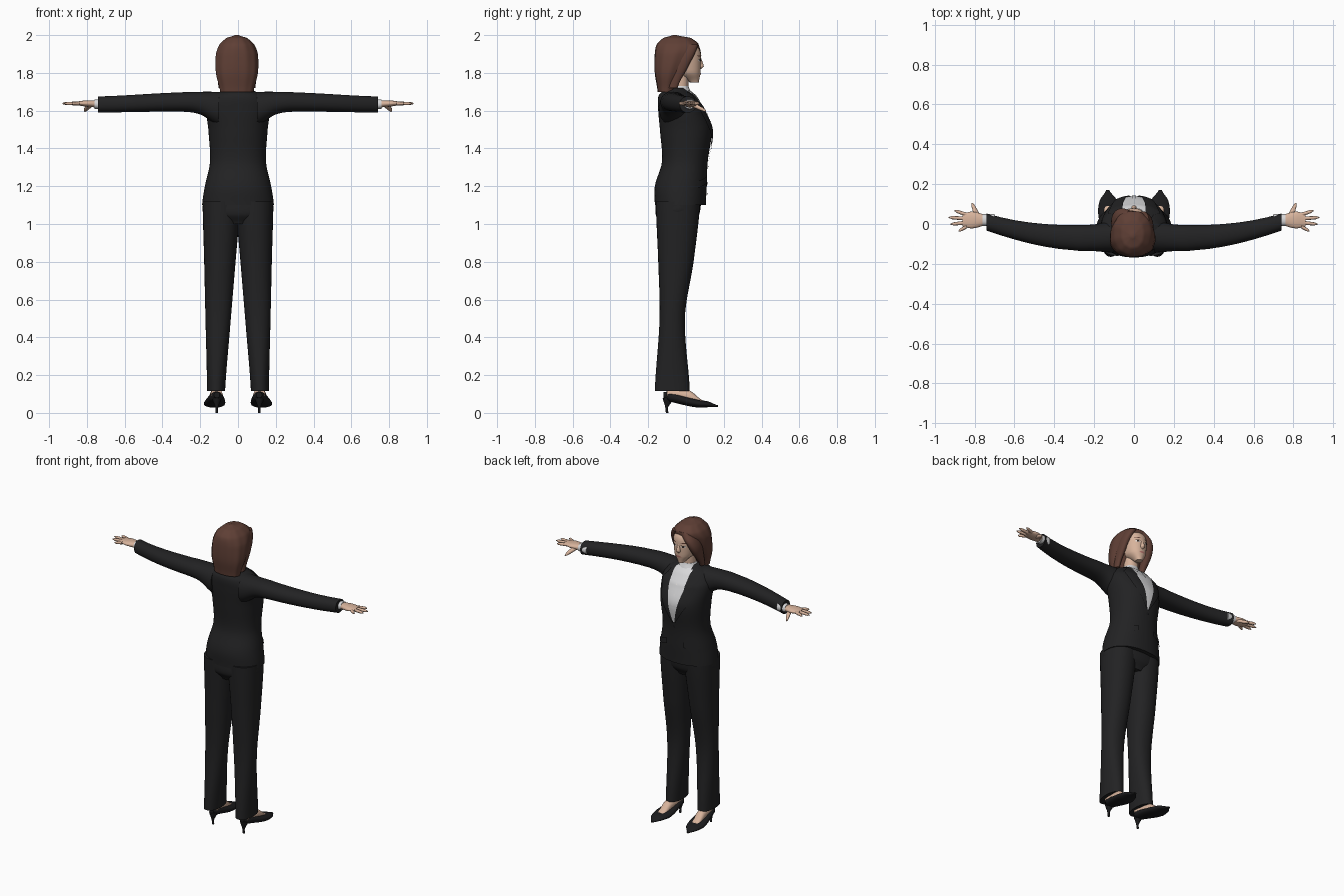
import bpy, bmesh, math
from mathutils import Vector
from mathutils.bvhtree import BVHTree

cube = bpy.data.objects.get("Cube")
if cube:
    bpy.data.objects.remove(cube, do_unlink=True)


def material(name, red, green, blue):
    mat = bpy.data.materials.new(name)
    mat.use_nodes = True
    mat.diffuse_color = (red, green, blue, 1)
    shader = mat.node_tree.nodes["Principled BSDF"]
    shader.inputs["Base Color"].default_value = mat.diffuse_color
    shader.inputs["Roughness"].default_value = .7
    return mat


SUIT = material("suit black", .016, .016, .017)
SHOE = material("shoe black", .011, .011, .012)
HAIR = material("hair brown", .115, .05, .036)
SKIN = material("skin", .68, .45, .33)
SHIRT = material("shirt white", .68, .68, .69)
EYE = material("eye white", .75, .72, .7)
IRIS = material("iris dark", .03, .02, .015)
LIPS = material("lips", .5, .2, .17)


def finish(name, bm, mat, mirror):
    mesh = bpy.data.meshes.new(name)
    bm.to_mesh(mesh)
    bm.free()
    mesh.materials.append(mat)
    obj = bpy.data.objects.new(name, mesh)
    bpy.context.collection.objects.link(obj)
    bpy.ops.object.select_all(action='DESELECT')
    obj.select_set(True)
    bpy.context.view_layer.objects.active = obj
    bpy.ops.object.shade_smooth_by_angle(angle=math.radians(50))
    if mirror:
        modifier = obj.modifiers.new("Mirror", 'MIRROR')
        modifier.use_mirror_merge = False
    return obj


def smooth_rows(rows, steps):
    """Fill in between the key sections with a Catmull-Rom curve."""
    last = len(rows) - 1
    for i in range(last):
        before, start, end, after = (rows[max(i - 1, 0)], rows[i], rows[i + 1], rows[min(i + 2, last)])
        for step in range(steps):
            t = step / steps
            curve = [b + t * (c - a + t * (2 * a - 5 * b + 4 * c - d + t * (3 * (b - c) + d - a))) / 2
                     for a, b, c, d in zip(before, start, end, after)]
            curve[0] = start[0] + t * (end[0] - start[0])
            yield curve
    yield rows[last]


def signed_power(value, power):
    return math.copysign(abs(value) ** (2 / power), value)


def loft(name, axis, rows, mat, middle=lambda position: 0, mirror=False,
         power=2.2, sides=32, steps=6, ripple=0):
    """Skin rounded sections: position on axis, half width about the middle, low side, high side."""
    bm = bmesh.new()
    rings = []
    for position, half, low, high in smooth_rows(rows, steps):
        ring = []
        for i in range(sides):
            angle = math.tau * i / sides
            grow = 1 + ripple * math.cos(angle * 11)
            u = middle(position) + half * grow * signed_power(math.cos(angle), power)
            v = (low + high) / 2 + (high - low) / 2 * grow * signed_power(math.sin(angle), power)
            point = {'x': (position, u, v), 'y': (u, position, v), 'z': (u, v, position)}[axis]
            ring.append(bm.verts.new(point))
        rings.append(ring)
    for lower, upper in zip(rings, rings[1:]):
        for i in range(sides):
            bm.faces.new((lower[i - 1], lower[i], upper[i], upper[i - 1]))
    bm.faces.new(rings[0])
    bm.faces.new(rings[-1])
    bmesh.ops.recalc_face_normals(bm, faces=bm.faces)
    return finish(name, bm, mat, mirror)


def plate(name, outline, target, offset, mat, mirror=False, cell=.01):
    """Drape a thin outline of (x, z) points over the +y side of a target."""
    tree = BVHTree.FromPolygons([v.co for v in target.data.vertices],
                                [p.vertices[:] for p in target.data.polygons])
    bm = bmesh.new()
    bm.faces.new([bm.verts.new((x, 0, z)) for x, z in outline])
    bmesh.ops.triangulate(bm, faces=bm.faces[:])
    for values, normal in zip(zip(*outline), (Vector((1, 0, 0)), Vector((0, 0, 1)))):
        cut = min(values) + cell
        while cut < max(values):
            bmesh.ops.bisect_plane(bm, geom=bm.verts[:] + bm.edges[:] + bm.faces[:],
                                   plane_co=normal * cut, plane_no=normal)
            cut += cell
    for v in bm.verts[:]:
        hit = tree.ray_cast(Vector((v.co.x, 1, v.co.z)), Vector((0, -1, 0)))[0]
        if hit:
            v.co.y = hit.y + offset
        else:
            bm.verts.remove(v)
    bm.normal_update()
    bmesh.ops.reverse_faces(bm, faces=[f for f in bm.faces if f.normal.y < 0])
    return finish(name, bm, mat, mirror)


def oval(x, z, width, height, count=14):
    angles = [math.tau * i / count for i in range(count)]
    return [(x + width * math.cos(a), z + height * math.sin(a)) for a in angles]


def strip(half, low, high):
    return [(-half, low), (half, low), (half, high), (-half, high)]


# Jacket body and sleeves
jacket = loft("jacket_body", 'z', [
    (1.1, .19, -.165, .105), (1.2, .175, -.165, .11), (1.33, .148, -.127, .115),
    (1.5, .157, -.138, .135), (1.62, .168, -.148, .09), (1.68, .135, -.145, .045),
    (1.72, .06, -.11, .005)], SUIT, sides=48)
loft("jacket_sleeves", 'x', [
    (.1, .08, 1.52, 1.7), (.2, .067, 1.58, 1.7), (.3, .063, 1.595, 1.697), (.74, .043, 1.59, 1.675)],
    SUIT, middle=lambda x: (x - .25) ** 2 / 3 - .07, mirror=True)

# Shirt front, lapels, pockets and fastening
plate("shirt_front", [(0, 1.36), (.055, 1.5), (.07, 1.6), (.06, 1.7), (0, 1.7)],
      jacket, .004, SHIRT, mirror=True)
plate("lapels", [(0, 1.36), (.05, 1.5), (.066, 1.6), (.06, 1.69), (.08, 1.7), (.1, 1.66),
                 (.09, 1.645), (.13, 1.63), (.1, 1.52)], jacket, .009, SUIT, mirror=True)
plate("pocket_flaps", [(.06, 1.255), (.15, 1.225), (.15, 1.19), (.06, 1.22)],
      jacket, .008, SUIT, mirror=True)
plate("jacket_front_edge", strip(.013, 1.11, 1.38), jacket, .005, SUIT)
plate("jacket_button", oval(0, 1.35, .009, .009), jacket, .009, SHOE)
plate("shirt_placket", strip(.01, 1.4, 1.69), jacket, .007, SHIRT)
for n in range(4):
    plate(f"shirt_button_{n}", oval(0, 1.44 + n * .06, .004, .004), jacket, .009, EYE)

# Neck and shirt collar
loft("neck", 'z', [(1.66, .045, -.08, .01), (1.81, .043, -.075, .015)], SKIN)
loft("shirt_collar", 'z', [(1.69, .068, -.1, .03), (1.73, .046, -.08, .013)], SHIRT)
plate("collar_points", [(.004, 1.7), (.05, 1.71), (.058, 1.66), (.034, 1.645)],
      jacket, .0095, SHIRT, mirror=True)

# Trousers
loft("trouser_legs", 'z', [
    (.115, .048, -.165, .02), (.5, .067, -.14, -.006), (.8, .083, -.147, .04), (1.12, .1, -.16, .075)],
    SUIT, middle=lambda z: .12 - .03 * z, mirror=True, steps=10)
loft("trouser_hips", 'z', [(1, .09, -.13, .04), (1.05, .18, -.16, .07), (1.12, .185, -.16, .08)], SUIT)


# Feet and heeled shoes, turned slightly outward
def foot_line(y):
    return .12 + .07 * y


loft("feet", 'y', [(-.1, .03, .07, .13), (.02, .03, .05, .118), (.09, .025, .045, .066)],
     SKIN, middle=foot_line, mirror=True)
loft("shoes", 'y', [
    (-.12, .015, .08, .11), (-.09, .036, .06, .11), (.05, .056, .03, .075),
    (.12, .043, .03, .06), (.17, .008, .03, .04)], SHOE, middle=foot_line, mirror=True)
loft("shoe_heels", 'z', [(0, .007, -.107, -.093), (.03, .008, -.11, -.094), (.08, .025, -.124, -.06)],
     SHOE, middle=lambda z: foot_line(-.1), mirror=True, sides=16)


# Cuffs, palms and fanned fingers
def hand_line(x):
    return .02


loft("shirt_cuffs", 'x', [(.7, .03, 1.605, 1.66), (.76, .03, 1.61, 1.66)], SHIRT,
     middle=hand_line, mirror=True)
loft("palms", 'x', [(.73, .023, 1.616, 1.655), (.81, .042, 1.622, 1.654), (.86, .033, 1.63, 1.648)],
     SKIN, middle=hand_line, mirror=True)
knuckle = .84
for n, (finger, length) in enumerate((("index", .06), ("middle", .09), ("ring", .08), ("little", .04))):
    rows = [(knuckle + length * t, r, 1.638 - r, 1.638 + r) for t, r in ((0, .01), (.8, .008), (1, .003))]
    loft(finger + "_fingers", 'x', rows, SKIN, mirror=True, sides=12,
         middle=lambda x: .047 - .02 * n + (x - knuckle) / length * (.02 - .014 * n))
loft("thumbs", 'y', [(.03, .017, 1.618, 1.645), (.09, .01, 1.597, 1.617), (.106, .004, 1.594, 1.602)],
     SKIN, middle=lambda y: .77 + .4 * y, mirror=True, sides=14)

# Head and face
head = loft("head", 'z', [
    (1.75, .02, .02, .068), (1.8, .058, -.06, .077), (1.9, .073, -.11, .079),
    (1.935, .068, -.11, .064), (1.975, .04, -.09, .02)], SKIN)
loft("nose", 'z', [(1.82, .008, .06, .08), (1.835, .014, .06, .094), (1.885, .005, .06, .078)],
     SKIN, sides=16)
plate("eyes", oval(.031, 1.866, .014, .006), head, .002, EYE, mirror=True)
plate("irises", oval(.031, 1.866, .007, .006), head, .0035, IRIS, mirror=True)
plate("eyelids", oval(.031, 1.873, .015, .002), head, .004, IRIS, mirror=True)
plate("eyebrows", oval(.033, 1.89, .019, .003), head, .003, HAIR, mirror=True)
plate("mouth", oval(0, 1.797, .02, .006), head, .003, LIPS)

# Hair cap with a swept fringe and a side lock
loft("hair", 'z', [
    (1.7, .088, -.15, -.055), (1.8, .111, -.165, -.01), (1.9, .111, -.165, .045),
    (1.95, .092, -.155, .066), (1.985, .055, -.12, .025), (2, .01, -.07, -.05)],
    HAIR, middle=lambda z: -.007, sides=66, ripple=.012)


def sweep(z):
    return ((z - 1.72) / .23) ** 4


loft("fringe_lock", 'z', [
    (1.72, .013, -.06, -.025), (1.82, .027, -.04, .045), (1.9, .035, -.03, .078),
    (1.955, .04, -.02, .066)], HAIR, middle=lambda z: .07 * sweep(z) - .09)
loft("side_lock", 'z', [
    (1.72, .013, -.09, -.045), (1.85, .022, -.06, .02), (1.95, .03, -.04, .064)],
    HAIR, middle=lambda z: .08 - .035 * sweep(z))
